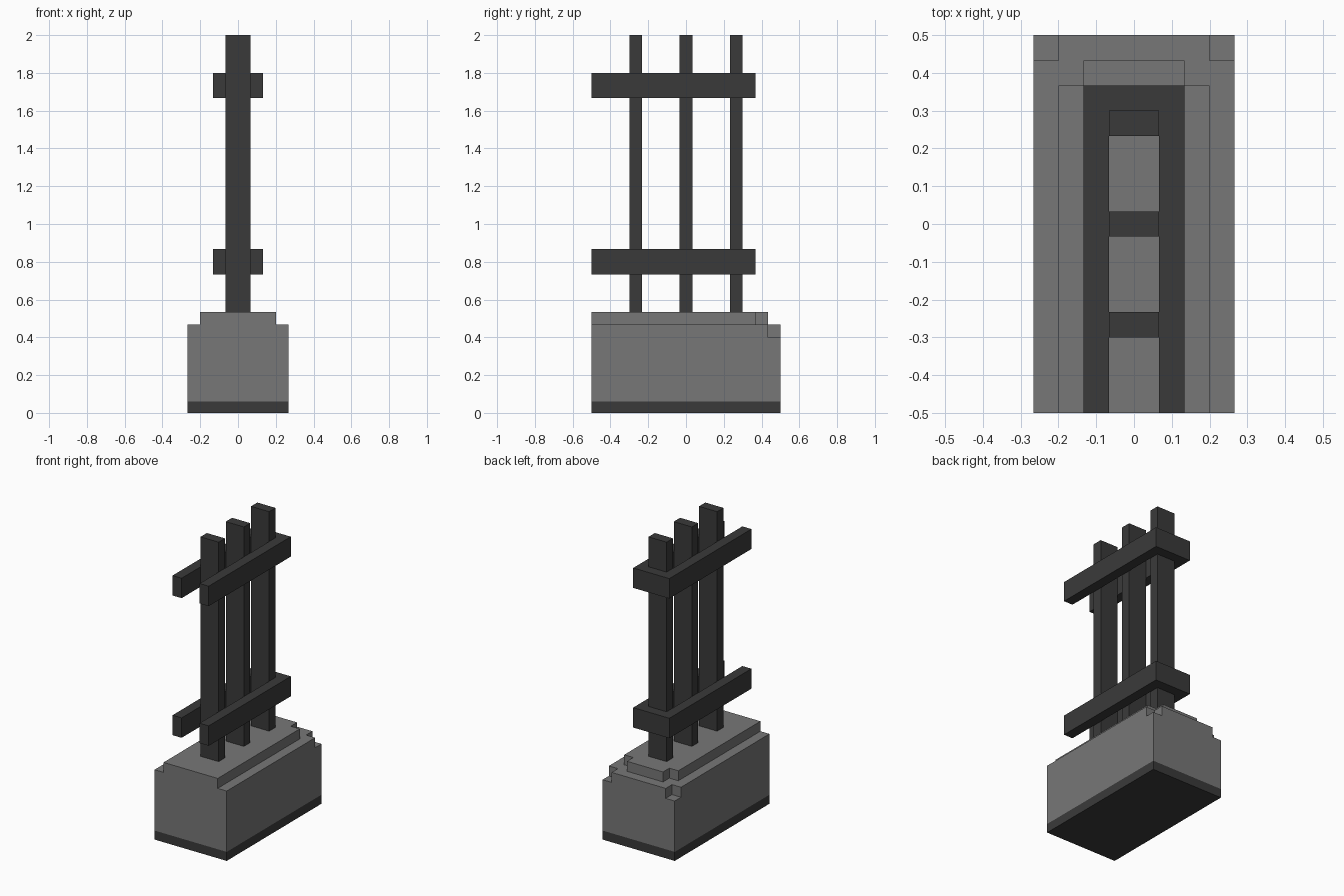
import bpy
import bmesh

cube = bpy.data.objects.get("Cube")
if cube:
    bpy.data.objects.remove(cube, do_unlink=True)

U = 1 / 15  # the module every part is sized by


def material(name, value):
    mat = bpy.data.materials.new(name)
    mat.use_nodes = True
    colour = (value, value, value, 1)
    mat.diffuse_color = colour
    bsdf = next(n for n in mat.node_tree.nodes if n.type == 'BSDF_PRINCIPLED')
    bsdf.inputs["Base Color"].default_value = colour
    return mat


GREY = material("stone grey", 0.185)
DARK = material("dark grey", 0.042)


def prism(name, outline, z0, z1, mat):
    """Extrude an outline (counter-clockwise, in modules) from z0 to z1."""
    bm = bmesh.new()
    face = bm.faces.new([bm.verts.new((x * U, y * U, z0)) for x, y in outline])
    top = bmesh.ops.extrude_face_region(bm, geom=[face])["geom"]
    verts = [v for v in top if isinstance(v, bmesh.types.BMVert)]
    bmesh.ops.translate(bm, verts=verts, vec=(0, 0, z1 - z0))
    bmesh.ops.recalc_face_normals(bm, faces=bm.faces)
    mesh = bpy.data.meshes.new(name)
    bm.to_mesh(mesh)
    bm.free()
    mesh.materials.append(mat)
    obj = bpy.data.objects.new(name, mesh)
    bpy.context.collection.objects.link(obj)
    return obj


def rect(x0, x1, y0, y1):
    return [(x0, y0), (x1, y0), (x1, y1), (x0, y1)]


def mirrored(half):
    """Complete a right-hand outline across x = 0."""
    return half + [(-x, y) for x, y in reversed(half)]


# Plinth: dark foot and grey block
FOOT = 0.06
prism("plinth_foot", rect(-4, 4, -7.5, 7.5), 0, FOOT, DARK)
block = prism("plinth_block", rect(-4, 4, -7.5, 7.5), FOOT, 7 * U, GREY)

# Notches in the block's two rear top corners
for side in (-1, 1):
    xs = sorted((3 * side, 5 * side))
    cutter = prism("notch_cutter", rect(*xs, 6.5, 8.5), 6 * U, 8 * U, GREY)
    cutter.hide_render = True
    mod = block.modifiers.new("notch", 'BOOLEAN')
    mod.operation = 'DIFFERENCE'
    mod.solver = 'EXACT'
    mod.object = cutter
    bpy.context.view_layer.objects.active = block
    bpy.ops.object.modifier_apply(modifier=mod.name)
    bpy.data.objects.remove(cutter, do_unlink=True)

# Raised slab with stepped rear corners
prism("plinth_slab",
      mirrored([(3, -7.5), (3, 5.5), (2, 5.5), (2, 6.5)]),
      7 * U, 8 * U, GREY)

# Three upright posts
for label, y in (("front", -4), ("middle", 0), ("rear", 4)):
    prism(label + "_post", rect(-1, 1, y - 0.5, y + 0.5), 8 * U, 2, DARK)

# Two U-shaped rails, open at the front
rail = mirrored([(1, -7.5), (2, -7.5), (2, 5.5)])
rail = [(1, 4.5), (1, -7.5), (2, -7.5), (2, 5.5),
        (-2, 5.5), (-2, -7.5), (-1, -7.5), (-1, 4.5)]
for label, z in (("lower", 11), ("upper", 25)):
    prism(label + "_rail", rail, z * U, (z + 2) * U, DARK)
